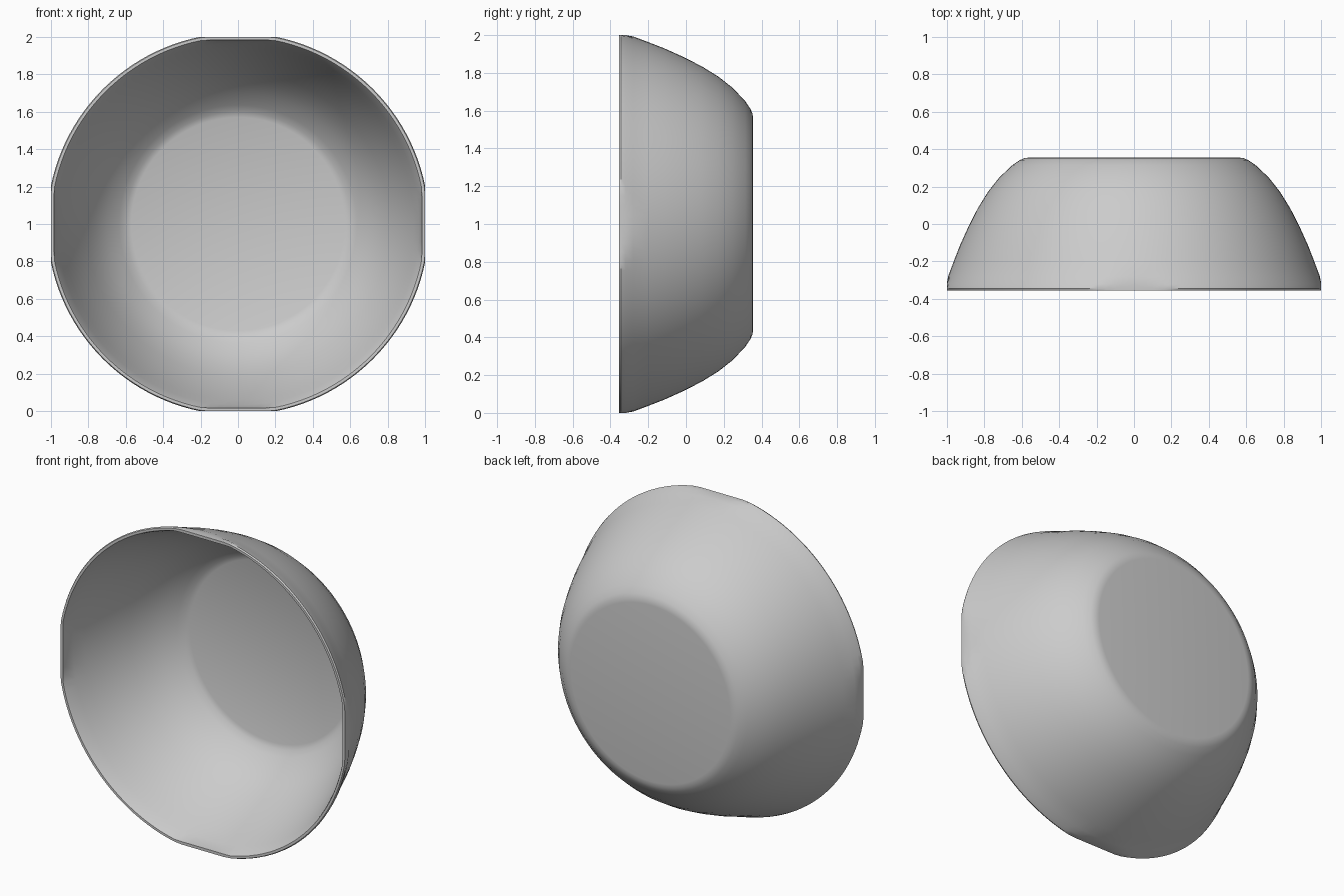
import bpy, bmesh, math

if "Cube" in bpy.data.objects:
    bpy.data.objects.remove(bpy.data.objects["Cube"])

SEG = 128
# (radius, y) from centre of the base, out and up the outer wall,
# over the rim, and back down the inner wall to the floor
outer = [(0.56, 0.355), (0.585, 0.352), (0.61, 0.341), (0.65, 0.314),
         (0.72, 0.248), (0.78, 0.172), (0.835, 0.083), (0.885, -0.015),
         (0.93, -0.115), (0.965, -0.205), (0.993, -0.28), (1.012, -0.32),
         (1.02, -0.345), (1.015, -0.355)]
inner = [(1.0, -0.355), (0.993, -0.343), (0.967, -0.275), (0.94, -0.2),
         (0.906, -0.113), (0.862, -0.015), (0.812, 0.08), (0.76, 0.165),
         (0.7, 0.237), (0.635, 0.297), (0.6, 0.322), (0.57, 0.333)]


def clamp(v, limit):
    return max(-limit, min(limit, v))


bm = bmesh.new()
rings = []
for profile, limit in ((outer, 1.0), (inner, 0.982)):
    for r, y in profile:
        # the rim is trimmed flat on four sides by the clamp
        rings.append([bm.verts.new((
            clamp(r * math.cos(2 * math.pi * i / SEG), limit), y,
            1 + clamp(r * math.sin(2 * math.pi * i / SEG), limit)))
            for i in range(SEG)])
for a, b in zip(rings, rings[1:]):
    for i in range(SEG):
        j = (i + 1) % SEG
        bm.faces.new((a[i], a[j], b[j], b[i]))
# flat base outside and flat floor inside
bm.faces.new(rings[0])
bm.faces.new(rings[-1])
bmesh.ops.recalc_face_normals(bm, faces=bm.faces)

mesh = bpy.data.meshes.new("bowl")
bm.to_mesh(mesh)
bm.free()
bowl = bpy.data.objects.new("bowl", mesh)
bpy.context.collection.objects.link(bowl)
bpy.context.view_layer.objects.active = bowl
bowl.select_set(True)
bpy.ops.object.shade_smooth_by_angle(angle=math.radians(35))
